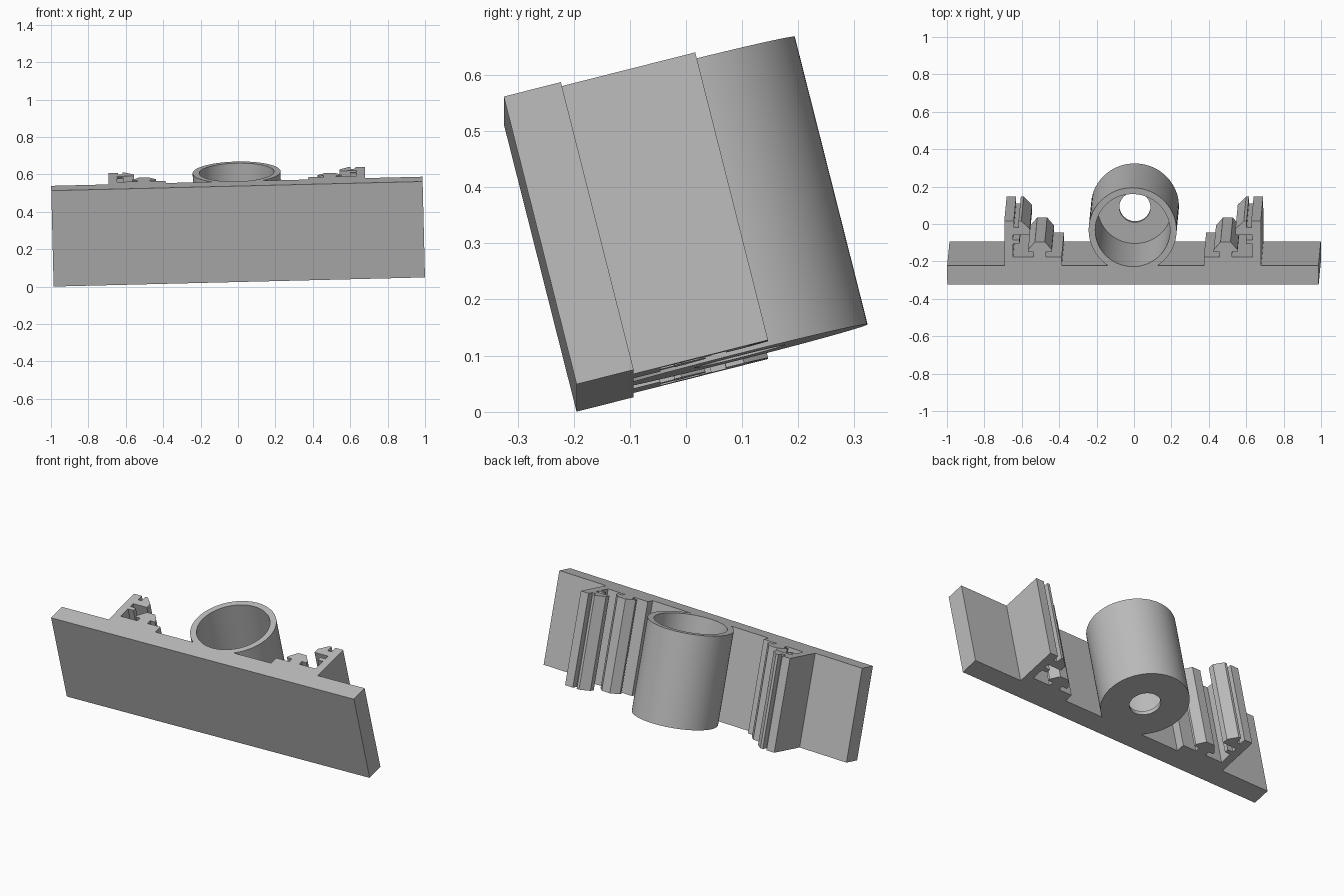
import bpy
import bmesh
from math import radians
from mathutils import Matrix

default_cube = bpy.data.objects.get("Cube")
if default_cube:
    bpy.data.objects.remove(default_cube, do_unlink=True)

HEIGHT = 0.529
TUBE_CENTRE = 0.3

grey = bpy.data.materials.new("plain grey")
grey.use_nodes = True
grey.diffuse_color = (0.5, 0.5, 0.5, 1)
grey.node_tree.nodes["Principled BSDF"].inputs["Base Color"].default_value = grey.diffuse_color


def make_object(name, bm):
    bmesh.ops.recalc_face_normals(bm, faces=bm.faces[:])
    mesh = bpy.data.meshes.new(name)
    bm.to_mesh(mesh)
    bm.free()
    mesh.materials.append(grey)
    obj = bpy.data.objects.new(name, mesh)
    bpy.context.collection.objects.link(obj)
    return obj


def extrude_profile(name, points):
    bm = bmesh.new()
    face = bm.faces.new([bm.verts.new((x, y, 0)) for x, y in points])
    result = bmesh.ops.extrude_face_region(bm, geom=[face])
    top = [v for v in result["geom"] if isinstance(v, bmesh.types.BMVert)]
    bmesh.ops.translate(bm, verts=top, vec=(0, 0, HEIGHT))
    return make_object(name, bm)


def cylinder(name, radius, bottom, top):
    bm = bmesh.new()
    bmesh.ops.create_cone(
        bm, cap_ends=True, segments=96, radius1=radius, radius2=radius, depth=top - bottom,
        matrix=Matrix.Translation((0, TUBE_CENTRE, (top + bottom) / 2)))
    return make_object(name, bm)


def combine(target, tool, operation):
    mod = target.modifiers.new(operation.lower(), "BOOLEAN")
    mod.operation = operation
    mod.solver = "EXACT"
    mod.object = tool
    bpy.context.view_layer.objects.active = target
    bpy.ops.object.modifier_apply(modifier=mod.name)
    bpy.data.objects.remove(tool, do_unlink=True)


# Half cross-section of the plate, from the centre outwards
pad = [(0.38, 0.105), (0.38, 0.154)]
rail = [(0.465, 0.154), (0.465, 0.18), (0.433, 0.18), (0.433, 0.193),
        (0.47, 0.237), (0.523, 0.237), (0.56, 0.193), (0.56, 0.18),
        (0.53, 0.18), (0.53, 0.154)]
clip_arm = [(0.64, 0.154), (0.64, 0.225), (0.605, 0.225), (0.605, 0.248),
            (0.64, 0.248), (0.64, 0.275), (0.55, 0.275), (0.55, 0.308),
            (0.595, 0.352), (0.61, 0.352), (0.61, 0.315), (0.635, 0.315),
            (0.635, 0.352), (0.686, 0.352), (0.686, 0.105)]
plate_end = [(0.993, 0.105), (0.993, 0)]
half = pad + rail + clip_arm + plate_end
mirrored = [(-x, y) for x, y in reversed(half)]

holder = extrude_profile("mounting_plate_with_tube", half + mirrored)

# Tube fused to the plate, bored from above, with a drain hole in its thin floor
combine(holder, cylinder("tube", 0.235, 0, HEIGHT), "UNION")
combine(holder, cylinder("bore_cutter", 0.2, 0.025, HEIGHT + 0.1), "DIFFERENCE")
combine(holder, cylinder("drain_cutter", 0.083, -0.1, 0.1), "DIFFERENCE")

# Smooth the round walls, then lean the whole part forward
bpy.ops.object.select_all(action="DESELECT")
holder.select_set(True)
bpy.context.view_layer.objects.active = holder
bpy.ops.object.shade_smooth_by_angle(angle=radians(25))
holder.rotation_euler = (radians(14.2), radians(-1.41), 0)
holder.location = (0.007, -0.195, 0.0245)
